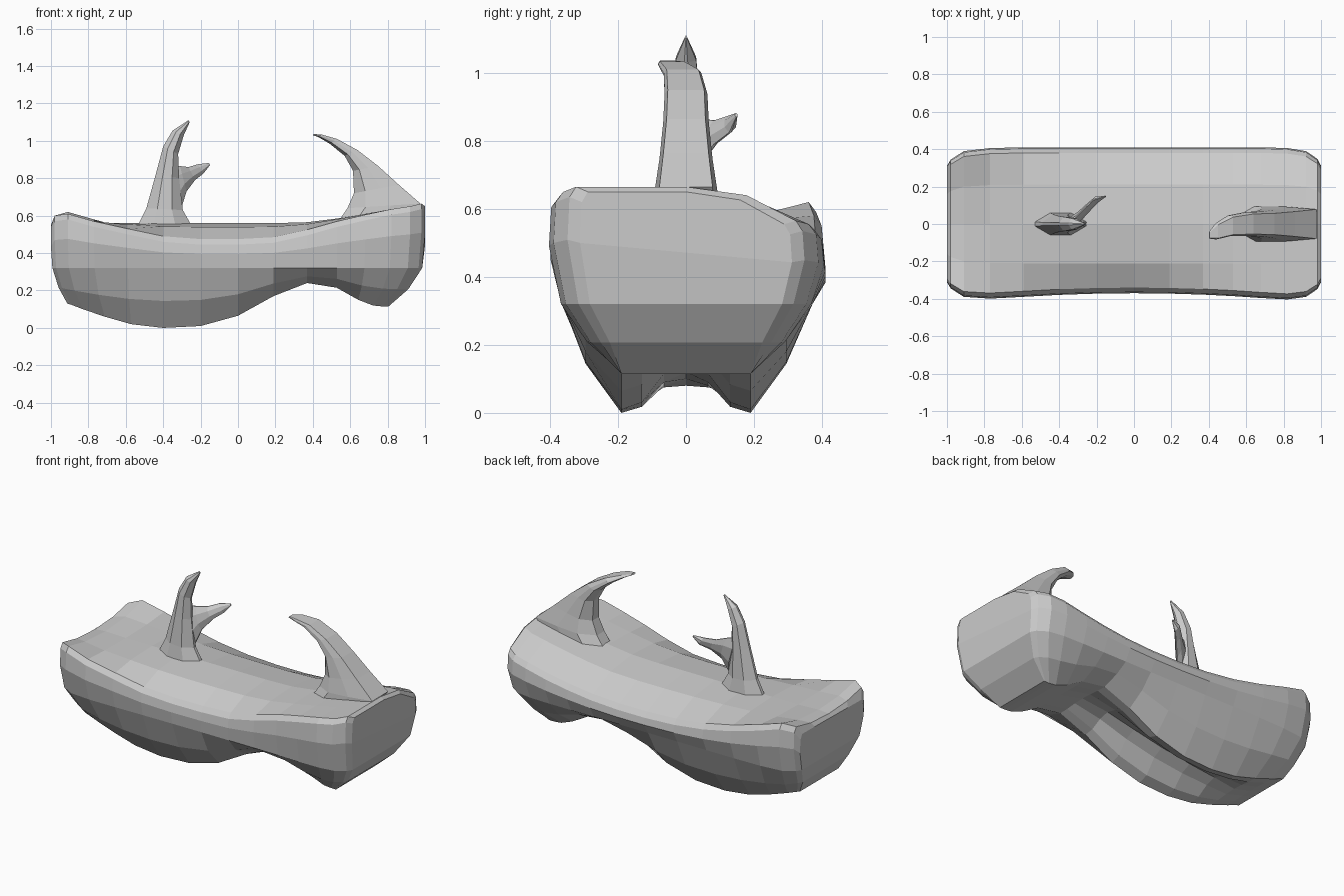
import bpy, bmesh


def loft(name, rings, row_caps=False):
    # Skin a row of closed rings and cap both ends
    bm = bmesh.new()
    loops = [[bm.verts.new(p) for p in ring] for ring in rings]
    n = len(loops[0])
    for a, b in zip(loops, loops[1:]):
        for i in range(n):
            j = (i + 1) % n
            bm.faces.new((a[i], a[j], b[j], b[i]))
    for end in (loops[0], loops[-1]):
        if row_caps:
            # Horizontal strips from front wall to back wall
            for i in range(6):
                bm.faces.new((end[i], end[i + 1], end[13 - i], end[14 - i]))
            bm.faces.new(end[6:9])
            bm.faces.new([end[0]] + end[14:])
        else:
            bm.faces.new(end)
    bmesh.ops.recalc_face_normals(bm, faces=bm.faces)
    mesh = bpy.data.meshes.new(name)
    bm.to_mesh(mesh)
    bm.free()
    obj = bpy.data.objects.new(name, mesh)
    bpy.context.collection.objects.link(obj)
    return obj


def body_ring(x, s, bottom, groove, crest, front, back):
    # One cross-section: front wall, domed top, back wall, grooved underside
    bow = 0.04 * max(0, 1 - (x / 0.85) ** 2)

    def side(sign, rim):
        narrow = bow if sign < 0 else 0
        return [(sign * 0.19, bottom),
                (sign * 0.295, bottom + 0.45 * (0.32 - bottom)),
                (sign * (0.372 - narrow * 0.3), 0.32),
                (sign * (0.41 - narrow), 0.6 * rim + 0.11),
                (sign * (0.403 - narrow), rim - 0.03),
                (sign * (0.38 - narrow), rim),
                (sign * 0.21, crest + 0.25 * (rim - crest))]

    rise = groove - bottom
    under = [(0.13, bottom + 0.15 * rise), (0.065, bottom + 0.75 * rise), (0, groove),
             (-0.065, bottom + 0.75 * rise), (-0.13, bottom + 0.15 * rise)]
    pts = side(-1, front) + [(0, crest)] + side(1, back)[::-1] + under
    # Ends curl inwards towards the bottom
    weight = max(0, (abs(x) - 0.5) / 0.5)
    curl = 2.4 if x > 0 else 1.2
    return [(x * (1 - weight * curl * max(0, 0.4 - z) ** 2),
             y * (s if abs(y) > 0.2 else 1), z) for y, z in pts]


# Body: x, width factor, bottom, groove, crest, front rim, back rim
stations = [
    (-1.00, 0.76, 0.13, 0.13, 0.54, 0.54, 0.55),
    (-0.98, 0.84, 0.125, 0.125, 0.56, 0.60, 0.60),
    (-0.91, 0.95, 0.10, 0.11, 0.565, 0.61, 0.62),
    (-0.77, 0.99, 0.06, 0.08, 0.56, 0.57, 0.58),
    (-0.59, 1.00, 0.02, 0.10, 0.56, 0.53, 0.53),
    (-0.40, 1.00, 0.00, 0.12, 0.56, 0.49, 0.49),
    (-0.20, 1.00, 0.01, 0.15, 0.56, 0.475, 0.465),
    (0.00, 1.00, 0.065, 0.19, 0.56, 0.475, 0.455),
    (0.19, 1.00, 0.17, 0.23, 0.56, 0.485, 0.455),
    (0.37, 1.00, 0.24, 0.25, 0.565, 0.525, 0.465),
    (0.53, 1.00, 0.215, 0.215, 0.585, 0.57, 0.485),
    (0.68, 1.00, 0.15, 0.15, 0.61, 0.605, 0.51),
    (0.82, 0.99, 0.12, 0.12, 0.635, 0.635, 0.54),
    (0.92, 0.95, 0.115, 0.115, 0.65, 0.65, 0.555),
    (0.98, 0.85, 0.115, 0.115, 0.665, 0.665, 0.565),
    (1.00, 0.76, 0.115, 0.115, 0.65, 0.65, 0.555),
]
loft("body", [body_ring(*s) for s in stations], row_caps=True)

ROUND = [(-1, -.15), (-.4, -.85), (.4, -.85), (1, -.15), (1, .15), (.4, .85), (-.4, .85), (-1, .15)]
BOXY = [(-1, -.4), (-.5, -1), (.2, -1), (1, -.85), (1, .85), (.2, 1), (-.5, 1), (-1, .4)]


def spike(name, sections, shape):
    # Each section: left edge x z, right edge x z, centre y, half depth
    rings = []
    for lx, lz, rx, rz, yc, hy in sections:
        rings.append([((lx + rx) / 2 + u * (rx - lx) / 2, yc + v * hy,
                       (lz + rz) / 2 + u * (rz - lz) / 2) for u, v in shape])
    return loft(name, rings)


# Front stub with its pointed tip
spike("upright_spike", [
    (-.535, .55, -.25, .55, 0, .07),
    (-.49, .64, -.295, .63, 0, .06),
    (-.44, .82, -.315, .80, 0, .05),
    (-.40, .97, -.32, .93, 0, .045),
    (-.35, 1.055, -.29, 1.03, 0, .035),
    (-.265, 1.11, -.258, 1.10, 0, .003)], ROUND)

# Small side twig
spike("side_twig", [
    (-.36, .87, -.30, .65, .01, .03),
    (-.31, .865, -.275, .73, .04, .03),
    (-.265, .86, -.23, .79, .085, .025),
    (-.215, .875, -.185, .825, .13, .02),
    (-.155, .882, -.15, .87, .148, .004)], ROUND)

# Curved horn at the right end
spike("curved_horn", [
    (.53, .56, .94, .62, 0, .095),
    (.585, .64, .975, .665, 0, .092),
    (.62, .72, .86, .765, 0, .078),
    (.615, .84, .75, .865, 0, .067),
    (.57, .92, .64, .95, 0, .063),
    (.49, .985, .53, 1.01, -.01, .055),
    (.43, 1.02, .45, 1.033, -.04, .042),
    (.40, 1.03, .405, 1.037, -.06, .018)], BOXY)
